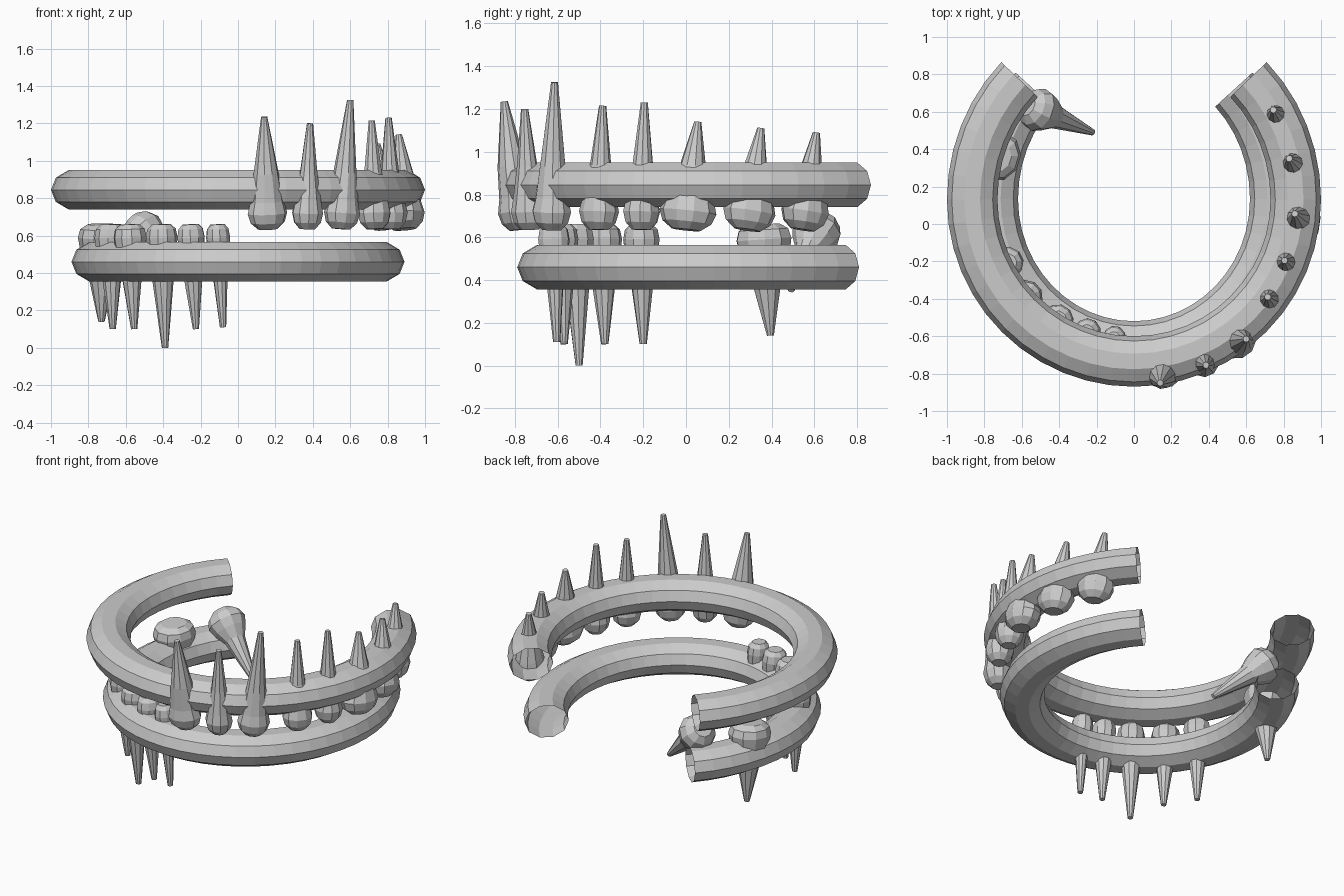
import bpy, bmesh
from math import sin, cos, pi, radians
from mathutils import Vector

cube = bpy.data.objects.get("Cube")
if cube:
    bpy.data.objects.remove(cube)

grey = bpy.data.materials.new("plain grey")
grey.use_nodes = True
grey.diffuse_color = (0.6, 0.6, 0.6, 1)
grey.node_tree.nodes["Principled BSDF"].inputs["Base Color"].default_value = (0.6, 0.6, 0.6, 1)

SIDES = 10
UP = Vector((0, 0, 1))
ARCH_CENTRE = Vector((0, 0.13, 0))


def loft(name, rings, cap):
    """Skin a list of vertex rings into one flat-shaded object."""
    bm = bmesh.new()
    loops = [[bm.verts.new(p) for p in ring] for ring in rings]
    for a, b in zip(loops, loops[1:]):
        for i in range(SIDES):
            j = (i + 1) % SIDES
            bm.faces.new((a[i], a[j], b[j], b[i]))
    if cap:
        bm.faces.new(loops[0])
        bm.faces.new(loops[-1])
    bmesh.ops.recalc_face_normals(bm, faces=bm.faces)
    mesh = bpy.data.meshes.new(name)
    bm.to_mesh(mesh)
    bm.free()
    mesh.materials.append(grey)
    bpy.context.collection.objects.link(bpy.data.objects.new(name, mesh))


def ring(centre, u, v, ru, rv):
    return [centre + u * ru * cos(2 * pi * i / SIDES) + v * rv * sin(2 * pi * i / SIDES)
            for i in range(SIDES)]


def jaw(name, z, half_width, y_scale, y_shift, segments=36):
    """Open-ended horseshoe tube, with its gap at the back."""
    def point(t):
        y = 0.13 + 0.865 * sin(t) * (1.05 if sin(t) > 0 else 1)
        return Vector((half_width * cos(t), y * y_scale + y_shift, z))
    rings = []
    for k in range(segments + 1):
        t = radians(135 + 270 * k / segments)
        tangent = (point(t + 0.01) - point(t - 0.01)).normalized()
        rings.append(ring(point(t), tangent.cross(UP), UP, 0.135, 0.11))
    loft(name, rings, False)


def tooth(name, crown, tip, half_w, half_d, root, profile, root_start):
    """Faceted crown that tapers into a long blunt root."""
    crown, tip = Vector(crown), Vector(tip)
    axis = (tip - crown).normalized()
    out = crown - ARCH_CENTRE
    out.z = 0
    out = (out - axis * out.dot(axis)).normalized()
    side = out.cross(axis)
    rings = [ring(crown + axis * s, side, out, half_w * f, half_d * f) for s, f in profile]
    rings.append(ring(crown + axis * root_start, side, out, root, root))
    rings.append(ring(tip, side, out, 0.017, 0.017))
    loft(name, rings, True)


# Jaws
jaw("upper_jaw", 0.845, 0.865, 1, 0)
jaw("lower_jaw", 0.46, 0.755, 0.911, 0.015)

# Upper teeth: crown x, y, root tip x, y, z, crown half width, half depth, root radius
ROUND = ((0, 0.5), (0.035, 0.86), (0.085, 1), (0.15, 0.85))
upper = (
    (0.16, -0.78, 0.14, -0.85, 1.235, 0.107, 0.09, 0.068),
    (0.37, -0.73, 0.385, -0.755, 1.2, 0.085, 0.085, 0.048),
    (0.55, -0.63, 0.6, -0.615, 1.325, 0.1, 0.09, 0.062),
    (0.73, -0.41, 0.715, -0.39, 1.215, 0.095, 0.09, 0.05),
    (0.82, -0.21, 0.805, -0.195, 1.23, 0.088, 0.09, 0.05),
    (0.9, 0, 0.86, 0.055, 1.14, 0.135, 0.105, 0.062),
    (0.88, 0.285, 0.83, 0.35, 1.11, 0.125, 0.1, 0.055),
    (0.78, 0.545, 0.745, 0.61, 1.09, 0.118, 0.1, 0.05),
)
for n, (x, y, tx, ty, tz, w, d, r) in enumerate(upper, 1):
    tooth(f"upper_tooth_{n}", (x, y, 0.635), (tx, ty, tz), w, d, r, ROUND, 0.3)

# Lower teeth, roots pointing down
SQUARE = ((0, 0.6), (0.025, 0.9), (0.07, 1), (0.14, 0.9))
lower = (
    (-0.11, -0.62, -0.08, -0.605, 0.11, 0.065, 0.075, 0.038),
    (-0.255, -0.585, -0.225, -0.57, 0.1, 0.075, 0.08, 0.05),
    (-0.41, -0.515, -0.39, -0.5, 0, 0.085, 0.085, 0.057),
    (-0.58, -0.39, -0.555, -0.38, 0.1, 0.09, 0.09, 0.052),
    (-0.68, -0.21, -0.67, -0.2, 0.1, 0.085, 0.09, 0.05),
    (-0.73, 0.36, -0.73, 0.395, 0.14, 0.135, 0.125, 0.065),
)
for n, (x, y, tx, ty, tz, w, d, r) in enumerate(lower, 1):
    tooth(f"lower_tooth_{n}", (x, y, 0.66), (tx, ty, tz), w, d, r, SQUARE, 0.3)

# Loose tooth lying across the gap
LOOSE = ((0, 0.5), (0.035, 0.85), (0.085, 1), (0.14, 0.85))
tooth("loose_tooth", (-0.57, 0.635, 0.68), (-0.22, 0.49, 0.355), 0.12, 0.115, 0.065, LOOSE, 0.21)
